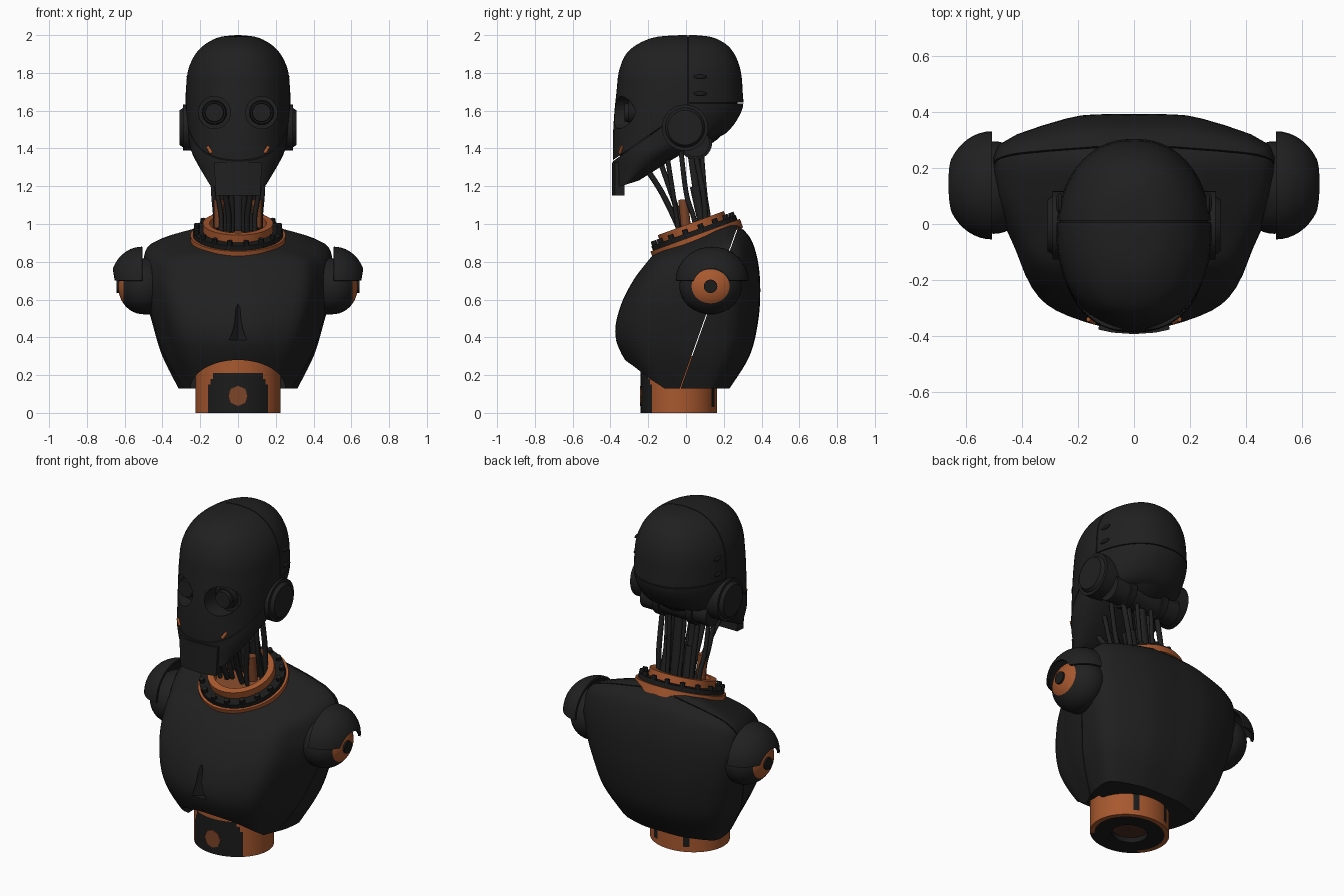
import bpy, bmesh, math
from mathutils import Matrix, Vector

if "Cube" in bpy.data.objects:
    bpy.data.objects.remove(bpy.data.objects["Cube"])


def material(name, rgb):
    m = bpy.data.materials.new(name)
    m.use_nodes = True
    m.diffuse_color = (*rgb, 1)
    m.node_tree.nodes["Principled BSDF"].inputs["Base Color"].default_value = (*rgb, 1)
    return m


DARK = material("charcoal", (.0145, .0145, .0145))
BLACK = material("deep black", (.011, .011, .011))
ORANGE = material("burnt orange", (.39, .098, .028))
RUST = material("rust", (.2, .058, .021))
BROWN = material("dark brown", (.07, .027, .015))
built = []


def finish(name, bm, *mats):
    bmesh.ops.recalc_face_normals(bm, faces=bm.faces)
    me = bpy.data.meshes.new(name)
    bm.to_mesh(me)
    bm.free()
    for m in mats:
        me.materials.append(m)
    ob = bpy.data.objects.new(name, me)
    bpy.context.collection.objects.link(ob)
    built.append(ob)
    return ob


def smooth(pts, n, closed=False):
    """Catmull-Rom spline through points of any dimension."""
    out, c = [], len(pts)
    pick = (lambda i: pts[i % c]) if closed else (lambda i: pts[max(0, min(c - 1, i))])
    for i in range(c if closed else c - 1):
        for k in range(n):
            t = k / n
            out.append([b + .5 * t * (d - a + t * (2 * a - 5 * b + 4 * d - e + t * (3 * (b - d) + e - a)))
                        for a, b, d, e in zip(pick(i - 1), pick(i), pick(i + 1), pick(i + 2))])
    return out if closed else out + [list(pts[-1])]


def skin(bm, rings):
    for a, b in zip(rings, rings[1:]):
        for i in range(len(a)):
            j = (i + 1) % len(a)
            bm.faces.new((a[i], a[j], b[j], b[i]))


def loft(name, rings, outline, mat):
    """Rings are (half width, front y, front z, back y, back z)."""
    bm = bmesh.new()
    loops = [[bm.verts.new((u * w, yf + v * (yb - yf), zf + v * (zb - zf))) for u, v in outline]
             for w, yf, zf, yb, zb in smooth(rings, 5)]
    skin(bm, loops)
    bm.faces.new(loops[0])
    bm.faces.new(loops[-1])
    return finish(name, bm, mat)


def lathe(name, profile, mats, matrix, segs=64):
    """Closed (radius, height) profile spun round z."""
    bm = bmesh.new()
    loops = [[bm.verts.new((r * math.cos(math.tau * i / segs), r * math.sin(math.tau * i / segs), z))
              for i in range(segs)] for r, z in profile]
    skin(bm, loops + loops[:1])
    bm.transform(matrix)
    return finish(name, bm, *mats)


def rod(name, a, b, r, mat, r2=None, segs=32):
    a, b = Vector(a), Vector(b)
    bm = bmesh.new()
    turn = (b - a).to_track_quat("Z", "Y").to_matrix().to_4x4()
    bmesh.ops.create_cone(bm, cap_ends=True, segments=segs, radius1=r, radius2=r if r2 is None else r2,
                          depth=(b - a).length, matrix=Matrix.Translation((a + b) / 2) @ turn)
    return finish(name, bm, mat)


def ball(name, centre, radii, *mats, keep=None, paint=None):
    """Ellipsoid with its poles along x; keep and paint are rules on the unit position."""
    bm = bmesh.new()
    bmesh.ops.create_uvsphere(bm, u_segments=40, v_segments=24, radius=1, matrix=Matrix.Rotation(math.pi / 2, 4, "Y"))
    if keep:
        bad = [f for f in bm.faces if not keep(f.calc_center_median())]
        bmesh.ops.delete(bm, geom=bad, context="FACES")
    if paint:
        for f in bm.faces:
            f.material_index = paint(f.calc_center_median())
    bm.transform(Matrix.LocRotScale(Vector(centre), None, Vector(radii)))
    return finish(name, bm, *mats)


def apply(ob, mod):
    bpy.context.view_layer.objects.active = ob
    bpy.ops.object.modifier_apply(modifier=mod.name)


def carve(ob, cutter):
    mod = ob.modifiers.new("cut", "BOOLEAN")
    mod.operation, mod.solver, mod.object = "DIFFERENCE", "EXACT", cutter
    apply(ob, mod)
    built.remove(cutter)
    bpy.data.objects.remove(cutter)


def split(ob, co, normal, other_name, gap=.005):
    """Keep the part behind the plane in ob and return the part ahead of it."""
    n = Vector(normal).normalized()
    ahead = bmesh.new()
    ahead.from_mesh(ob.data)
    behind = ahead.copy()
    for bm, sign in ((ahead, 1), (behind, -1)):
        cut = bmesh.ops.bisect_plane(bm, geom=bm.verts[:] + bm.edges[:] + bm.faces[:],
                                     plane_co=Vector(co) + n * sign * gap / 2, plane_no=n,
                                     clear_inner=sign > 0, clear_outer=sign < 0)["geom_cut"]
        bmesh.ops.triangle_fill(bm, edges=[e for e in cut if isinstance(e, bmesh.types.BMEdge)], use_beauty=True)
    behind.to_mesh(ob.data)
    behind.free()
    return finish(other_name, ahead, *ob.data.materials)


# Torso shell with waist arch and sternum notch, parted along the side seam
half = [(.28, .015), (.61, .085), (.76, .17), (.86, .33), (.94, .46), (1, .63), (.97, .85), (.5, .978), (.22, 1)]
body_outline = smooth([(0, 0)] + half + [(0, 1)] + [(-u, v) for u, v in reversed(half)], 3, True)
chest = loft("chest_shell", [(.225, -.165, .845, .265, 1.003), (.45, -.205, .80, .34, .925),
                             (.495, -.28, .70, .38, .80), (.485, -.345, .57, .392, .65),
                             (.445, -.375, .43, .38, .48), (.395, -.34, .31, .335, .30),
                             (.31, -.22, .13, .23, .13)], body_outline, DARK)
arch = rod("arch_cutter", (0, -.6, 0), (0, .0, 0), 1, DARK, segs=48)
arch.data.transform(Matrix.Translation((0, 0, .13)) @ Matrix.Diagonal((.25, 1, .15, 1)))
carve(chest, arch)
carve(chest, rod("notch_cutter", (0, -.37, .385), (0, -.345, .61), .048, DARK, 0, 4))
split(chest, (0, .28, 1), (0, .87, -.31), "back_shell")

# Waist with painted panels
waist = lathe("waist", [(.01, .03), (.45, .03), (.45, 0), (.88, 0), (1, 0)]
              + [(1, .03 * k) for k in range(1, 11)] + [(.01, .3)], (ORANGE, BLACK, BROWN),
              Matrix.Translation((0, -.0375, 0)) @ Matrix.Diagonal((.225, .2025, 1, 1)), 80)
for f in waist.data.polygons:
    x, y, z = f.center
    r = math.hypot(x / .225, (y + .0375) / .2025)
    if r < .93:
        f.material_index = 2 if r < .44 else 1
    elif (y < 0 and z < .21 and abs(x) < .165 - .5 * max(0, z - .14)) or (y > 0 and z > .03 and .085 < abs(x) < .122):
        f.material_index = 1
rod("waist_badge", (0, -.2345, .09), (0, -.243, .09), .053, RUST, segs=8)

# Tilted neck collar with studs
tilt = Matrix.Translation((0, .05, .937)) @ Matrix.Rotation(math.radians(20), 4, "X")
for name, r0, r1, z0, z1, mat in (("collar_flange", .19, .252, -.045, .004, ORANGE),
                                  ("collar_band", .18, .238, .0, .03, BLACK),
                                  ("collar_lip", .15, .186, -.02, .072, ORANGE),
                                  ("collar_floor", .01, .16, -.02, .01, RUST)):
    lathe(name, [(r0, z0), (r1, z0), (r1, z1), (r0, z1)], (mat,), tilt)
for i in range(16):
    a = math.tau * (i + .5) / 16
    p = Vector((.222 * math.cos(a), .222 * math.sin(a), 0))
    rod("collar_stud", tilt @ p, tilt @ (p + Vector((0, 0, .052))), .018, DARK, .015, 10)

# Shoulder joints under arched caps
for s in (1, -1):
    rod("shoulder_plate", (s * .45, .13, .67), (s * .5, .13, .67), .15, DARK, segs=48)
    ball("shoulder_ball", (s * .5, .13, .67), (.135, .165, .148), DARK, ORANGE,
         paint=lambda p: int(p.x * s > .78))
    rod("shoulder_hub", (s * .61, .13, .67), (s * .642, .13, .67), .036, BLACK, segs=16)
    cap = ball("shoulder_cap", (s * .507, .138, .70), (.166, .193, .18), DARK,
               keep=lambda p: p.z > -.02 and p.x * s > 0)
    shell = cap.modifiers.new("shell", "SOLIDIFY")
    shell.thickness = .014
    apply(cap, shell)
    carve(cap, rod("cap_cutter", (s * .57, .135, .662), (s * .8, .135, .662), .102, DARK, segs=40))

# Head shell, with eye sockets, parted into panels
head_outline = [(math.copysign(abs(math.sin(t)) ** .88, math.sin(t)), .5 - .5 * math.cos(t))
                for t in (math.tau * i / 64 for i in range(64))]
face = loft("face_shell", [(.01, -.03, 2, .05, 2), (.112, -.18, 1.985, .15, 1.985), (.205, -.3, 1.92, .235, 1.93),
                           (.261, -.352, 1.82, .285, 1.83), (.276, -.368, 1.7, .30, 1.70),
                           (.275, -.38, 1.58, .295, 1.60), (.262, -.387, 1.45, .21, 1.48),
                           (.24, -.385, 1.32, .06, 1.42), (.15, -.378, 1.19, -.25, 1.23)], head_outline, DARK)
for s in (1, -1):
    carve(face, rod("socket_cutter", (s * .125, -.6, 1.59), (s * .125, -.27, 1.59), .085, DARK, segs=40))
back = split(face, (0, .01, 1.7), (0, 1, 0), "cranium_back")
split(back, (0, .2, 1.64), (0, 0, -1), "nape_panel")
split(face, (0, -.38, 1.34), (0, .57, -.82), "jaw_panel")
ball("head_core", (0, 0, 1.69), (.266, .276, .303), BLACK)
ball("jaw_core", (0, -.22, 1.4), (.16, .15, .08), BLACK)
plate_outline = [(-1, .24), (-.6, .08), (0, 0), (.6, .08), (1, .24), (.95, 1), (-.95, 1)]
loft("mouth_plate", [(.127, -.393, 1.325, -.325, 1.325), (.118, -.393, 1.15, -.325, 1.15)], plate_outline, DARK)

for s in (1, -1):
    # Eyes
    rod("eye_ring", (s * .125, -.26, 1.59), (s * .125, -.305, 1.59), .066, BLACK, .06, 40)
    rod("eye_lens", (s * .125, -.3, 1.59), (s * .125, -.325, 1.59), .052, DARK, .048, 40)
    # Ears and cranium vents
    rod("ear_drum", (s * .2, -.005, 1.51), (s * .29, -.005, 1.51), .122, DARK, segs=48)
    rod("ear_cover", (s * .285, -.005, 1.51), (s * .309, -.005, 1.51), .108, DARK, .092, 48)
    for z, x in ((1.69, .270), (1.78, .264)):
        ball("cranium_vent", (s * x, .075, z), (.008, .035, .011), BLACK)
    # Jaw links and neck hardware
    rod("jaw_link", (s * .14, -.35, 1.375), (s * .162, -.339, 1.41), .009, ORANGE, segs=12)
    rod("neck_sleeve", (s * .1, .0, .98), (s * .1, -.015, 1.13), .026, RUST, segs=20)
    rod("neck_piston", (s * .075, .1, .97), (s * .07, .05, 1.2), .03, DARK, segs=20)
    rod("piston_shaft", (s * .07, .055, 1.18), (s * .07, .02, 1.43), .02, DARK, segs=16)
    rod("axle_ring", (s * .09, .05, 1.43), (s * .13, .05, 1.43), .088, BLACK, segs=40)
rod("neck_axle", (-.22, .05, 1.43), (.22, .05, 1.43), .075, DARK, segs=40)
rod("neck_column", (0, .1, .97), (0, .04, 1.42), .034, DARK, segs=24)


# Neck cables, mirrored left and right
def cable(name, pts, r):
    cu = bpy.data.curves.new(name, "CURVE")
    cu.dimensions, cu.bevel_depth, cu.bevel_resolution, cu.use_fill_caps = "3D", r, 2, True
    path = smooth(pts, 6)
    sp = cu.splines.new("POLY")
    sp.points.add(len(path) - 1)
    for p, co in zip(sp.points, path):
        p.co = (*co, 1)
    cu.materials.append(DARK)
    bpy.context.collection.objects.link(bpy.data.objects.new(name, cu))


for s in (1, -1):
    for x0, x1, y0, ym, y1, z1, r in ((.05, .09, -.03, -.13, -.2, 1.28, .015), (.03, .04, -.01, -.08, -.14, 1.34, .014),
                                      (.09, .13, -.04, -.07, -.1, 1.36, .013), (.12, .14, .06, .0, -.03, 1.42, .013),
                                      (.11, .12, .11, .09, .04, 1.42, .015), (.04, .05, .13, .1, .08, 1.42, .012)):
        cable("neck_cable", [(s * x0, y0, .96), (s * x0, y0 * .6 + ym * .4, 1.05),
                             (s * (x0 + x1) / 2, ym, 1.17), (s * x1, y1, z1)], r)

# Smooth shading with sharp creases
bpy.ops.object.select_all(action="DESELECT")
for ob in built:
    ob.select_set(True)
bpy.context.view_layer.objects.active = built[0]
bpy.ops.object.shade_smooth_by_angle(angle=math.radians(35))
